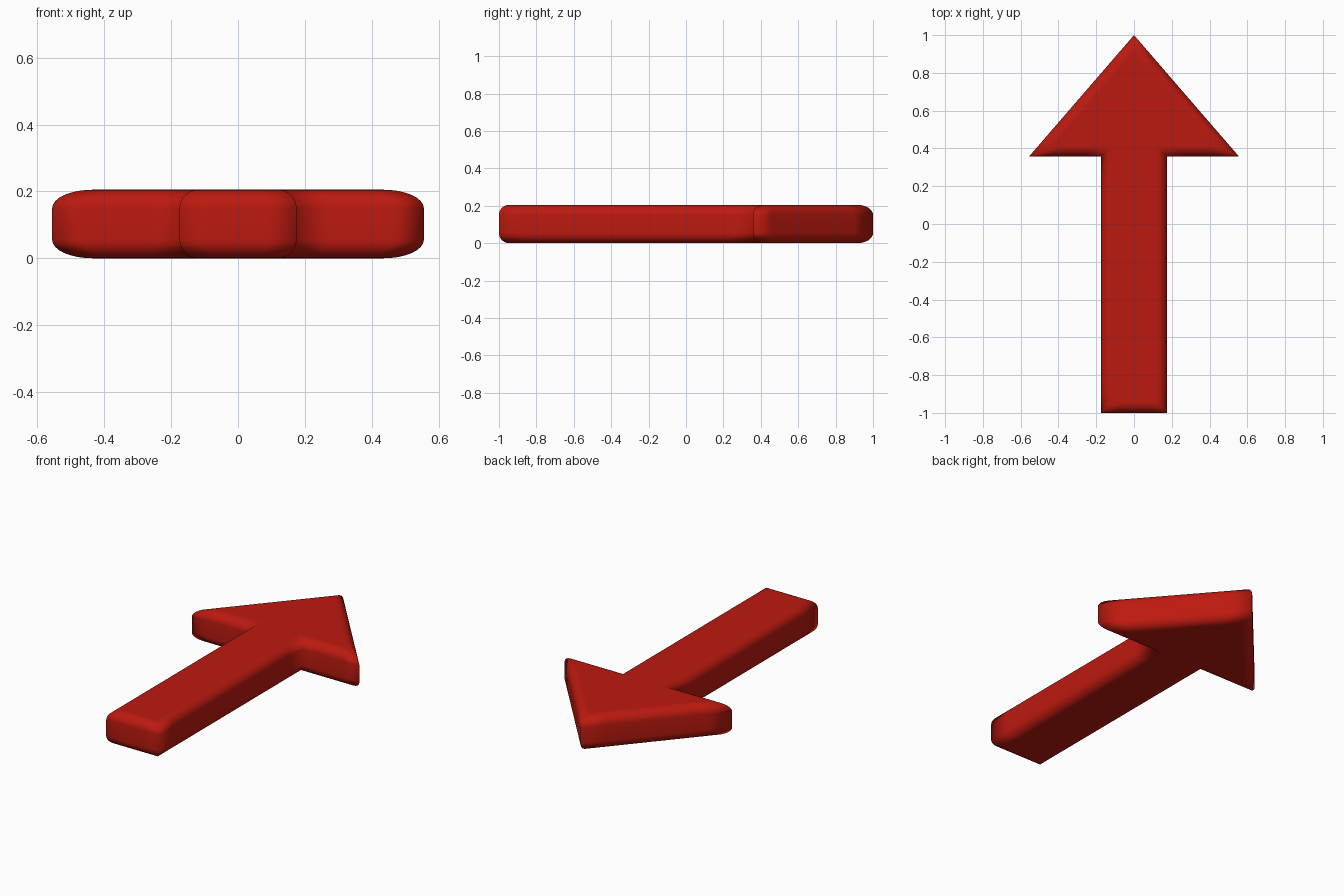
import bpy, bmesh
from math import sin, cos, pi
from mathutils import Vector

if "Cube" in bpy.data.objects:
    bpy.data.objects.remove(bpy.data.objects["Cube"])

HEIGHT, RADIUS, STEPS = 0.205, 0.055, 8

# Arrow outline, counter-clockwise: right half, then mirrored
right = [(0.175, -1.0), (0.175, 0.357), (0.556, 0.357)]
outline = [Vector(p) for p in right] + [Vector((0, 1))]
outline += [Vector((-x, y)) for x, y in reversed(right)]
N = len(outline)


def inset(d):
    """Outline moved inwards by d with mitred corners."""
    pts = []
    for i, p in enumerate(outline):
        e1 = (p - outline[i - 1]).normalized()
        e2 = (outline[(i + 1) % N] - p).normalized()
        n1, n2 = Vector((-e1.y, e1.x)), Vector((-e2.y, e2.x))
        pts.append(p + (n1 + n2) * d / (1 + n1.dot(n2)))
    return pts


def with_support(pts):
    """Add points near each corner so smooth shading stays tight."""
    out = []
    for i, p in enumerate(pts):
        q = pts[(i + 1) % N]
        length = (outline[(i + 1) % N] - outline[i]).length
        t = min(0.13 / length, 0.25)
        out += [p, p.lerp(q, t), p.lerp(q, 1 - t)]
    return out


# Rounded rim section: (inset, height) from bottom to top
lower = [(RADIUS * (1 - sin(a)), RADIUS * (1 - cos(a)))
         for a in (pi / 2 * k / STEPS for k in range(STEPS + 1))]
section = lower + [(d, HEIGHT - z) for d, z in reversed(lower)]

# Stacked rings joined into one solid
bm = bmesh.new()
rings = [[bm.verts.new((p.x, p.y, z)) for p in with_support(inset(d))]
         for d, z in section]
for a, b in zip(rings, rings[1:]):
    for i in range(len(a)):
        j = (i + 1) % len(a)
        bm.faces.new((a[i], a[j], b[j], b[i]))
caps = [bm.faces.new(list(reversed(rings[0]))), bm.faces.new(rings[-1])]
for f in bm.faces:
    f.smooth = True
for f in caps:
    f.smooth = False
bmesh.ops.recalc_face_normals(bm, faces=bm.faces)
mesh = bpy.data.meshes.new("arrow")
bm.to_mesh(mesh)
bm.free()

# Red arrow object
arrow = bpy.data.objects.new("arrow", mesh)
bpy.context.collection.objects.link(arrow)
red = bpy.data.materials.new("red")
red.diffuse_color = (0.5, 0.01, 0.005, 1)
red.use_nodes = True
red.node_tree.nodes["Principled BSDF"].inputs["Base Color"].default_value = red.diffuse_color
mesh.materials.append(red)
